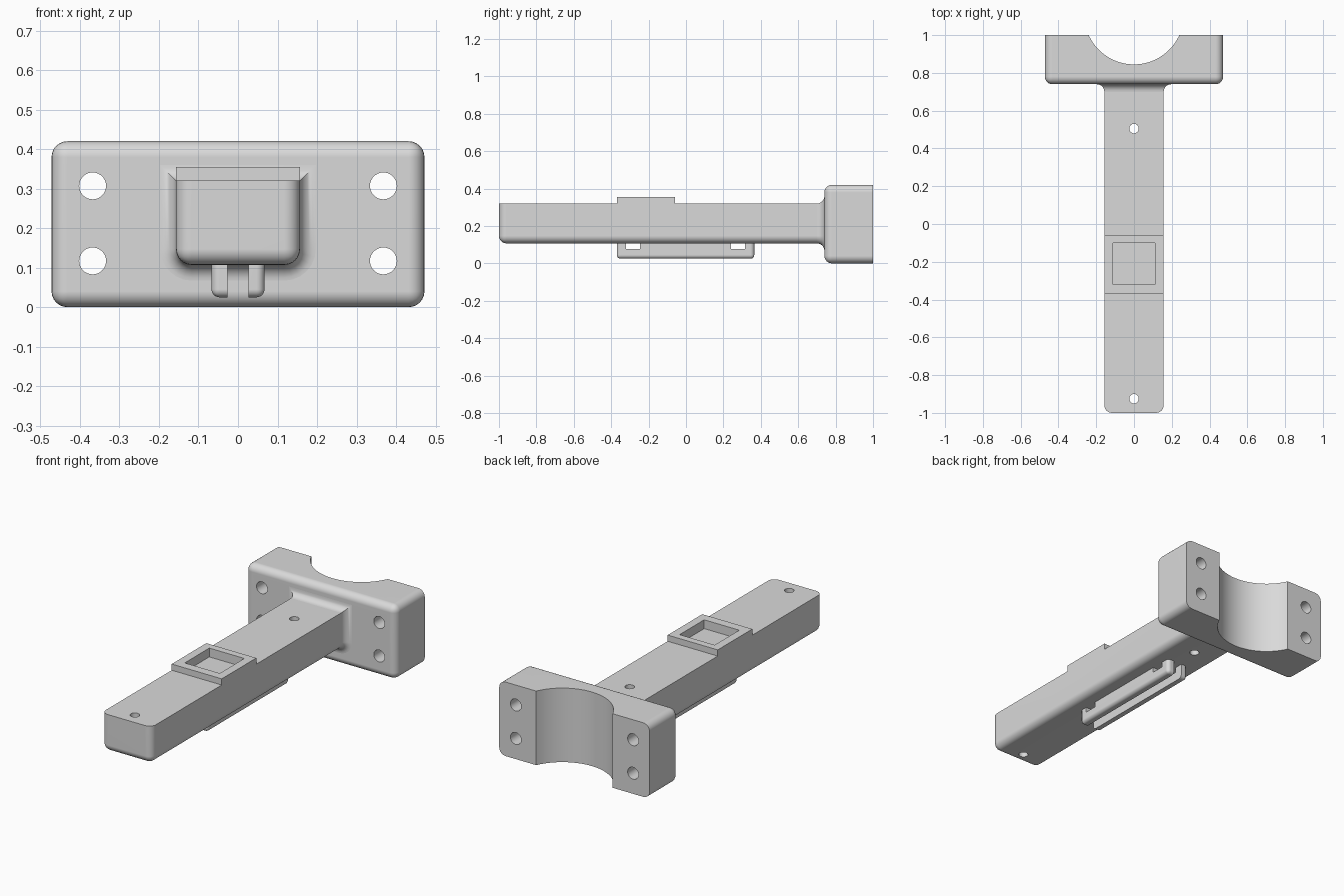
import bpy, bmesh, math
from math import sin, cos, pi

if "Cube" in bpy.data.objects:
    bpy.data.objects.remove(bpy.data.objects["Cube"], do_unlink=True)

GREY = (0.7, 0.7, 0.7, 1.0)
grey = bpy.data.materials.new("plain_grey")
grey.use_nodes = True
grey.diffuse_color = GREY
shader = next(n for n in grey.node_tree.nodes if n.type == "BSDF_PRINCIPLED")
shader.inputs["Base Color"].default_value = GREY


def finish(name, bm):
    bmesh.ops.recalc_face_normals(bm, faces=bm.faces)
    mesh = bpy.data.meshes.new(name)
    bm.to_mesh(mesh)
    bm.free()
    mesh.materials.append(grey)
    obj = bpy.data.objects.new(name, mesh)
    bpy.context.collection.objects.link(obj)
    return obj


def box(name, lo, hi, radius=0, rounded=None):
    """Box between two corners; edges whose midpoint passes the rule are rounded.
    The rule gets the midpoint as -1, 0 or 1 on each axis."""
    bm = bmesh.new()
    bmesh.ops.create_cube(bm, size=2)
    edges = []
    if rounded:
        for e in bm.edges:
            mid = (e.verts[0].co + e.verts[1].co) / 2
            if rounded(*[round(c) for c in mid]):
                edges.append(e)
    for v in bm.verts:
        v.co = [(a + b) / 2 + c * (b - a) / 2 for a, b, c in zip(lo, hi, v.co)]
    if edges:
        bmesh.ops.bevel(bm, geom=edges, offset=radius, segments=6,
                        profile=0.5, affect="EDGES")
    return finish(name, bm)


def cylinder(name, centre, radius, length, axis="Z", sides=32):
    bm = bmesh.new()
    bmesh.ops.create_cone(bm, cap_ends=True, segments=sides, radius1=radius,
                          radius2=radius, depth=length)
    obj = finish(name, bm)
    obj.location = centre
    if axis == "Y":
        obj.rotation_euler.x = pi / 2
    return obj


def combine(target, tool, operation="DIFFERENCE"):
    tool.hide_render = True
    bpy.context.view_layer.update()
    mod = target.modifiers.new("combine", "BOOLEAN")
    mod.object, mod.operation, mod.solver = tool, operation, "EXACT"
    bpy.context.view_layer.objects.active = target
    bpy.ops.object.modifier_apply(modifier=mod.name)
    bpy.data.objects.remove(tool, do_unlink=True)


def smooth(obj):
    bpy.ops.object.select_all(action="DESELECT")
    obj.select_set(True)
    bpy.context.view_layer.objects.active = obj
    bpy.ops.object.shade_smooth_by_angle(angle=math.radians(30))
    obj.modifiers.new("flat_faces", "WEIGHTED_NORMAL").keep_sharp = True


# Main sizes
HALF, BOTTOM, TOP, R = 0.157, 0.107, 0.32, 0.04
FACE = 0.74

# Clamp block: rounded except around its back face
clamp = box("clamp_block", (-0.472, FACE, 0), (0.472, 1, 0.42), R,
            lambda x, y, z: y < 1)
combine(clamp, cylinder("saddle_cutter", (0, 1.108, 0.2), 0.263, 1, sides=128))
for x in (-0.368, 0.368):
    for z in (0.117, 0.307):
        combine(clamp, cylinder("bolt_cutter", (x, 0.9, z), 0.034, 1, "Y"))

# Arm: rounded along the bottom and the front corners, with a flat top
arm = box("arm", (-HALF, -1, BOTTOM), (HALF, FACE + 0.02, TOP), R,
          lambda x, y, z: z < 1 and y < 1)

# Raised pad with a square pocket
combine(arm, box("pad", (-HALF, -0.37, 0.25), (HALF, -0.06, 0.355)), "UNION")
combine(arm, box("pocket_cutter", (-0.11, -0.32, 0.305), (0.11, -0.1, 0.5)))

# Screw holes through the arm
for y in (-0.925, 0.505):
    combine(arm, cylinder("screw_cutter", (0, y, 0.2), 0.025, 1))


# Concave fillet where the arm meets the clamp
def arm_outline(grow):
    """Arm cross-section, grown outwards: sharp top, round bottom corners."""
    w, r = HALF + grow, R + grow
    right = [(w, TOP + grow)]
    for i in range(7):
        a = i / 6 * pi / 2
        right.append((HALF - R + r * cos(a), BOTTOM + R - r * sin(a)))
    return right + [(-x, z) for x, z in reversed(right)]


bm = bmesh.new()
rings = []
for i in range(9):
    a = i / 8 * pi / 2
    rings.append([bm.verts.new((x, FACE - R + R * sin(a), z))
                  for x, z in arm_outline(R * (1 - cos(a)))])
rings.append([bm.verts.new((x, FACE + 0.01, z)) for x, z in arm_outline(R)])
for a, b in zip(rings, rings[1:]):
    for i in range(len(a)):
        j = (i + 1) % len(a)
        bm.faces.new((a[i], a[j], b[j], b[i]))
bm.faces.new(rings[0])
bm.faces.new(rings[-1])
fillet = finish("arm_fillet", bm)

# Pair of rails below the arm, each with two strap slots
rails = []
for side, label in ((1, "left"), (-1, "right")):
    x0, x1 = sorted((side * 0.026, side * 0.067))
    rail = box(label + "_rail", (x0, -0.37, 0.025), (x1, 0.365, BOTTOM + 0.01),
               0.02, lambda x, y, z: z < 1 and x != -side)
    for y in (-0.32, 0.24):
        combine(rail, box("slot_cutter", (-0.1, y, 0.078), (0.1, y + 0.075, 0.2)))
    rails.append(rail)

for obj in [clamp, arm, fillet] + rails:
    smooth(obj)
